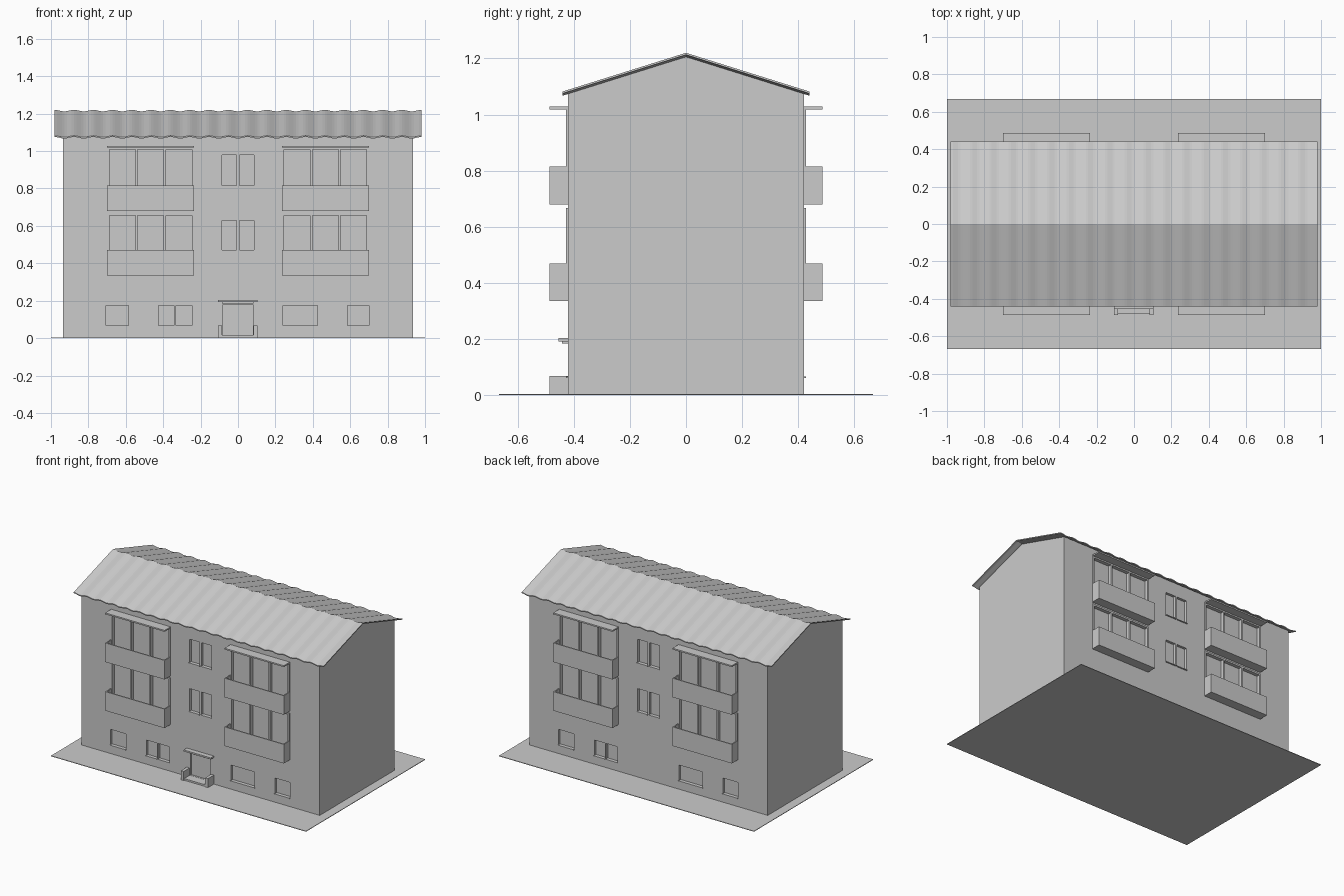
import bpy, bmesh, math

if "Cube" in bpy.data.objects:
    bpy.data.objects.remove(bpy.data.objects["Cube"])


def finish(name, bm):
    bmesh.ops.recalc_face_normals(bm, faces=bm.faces[:])
    me = bpy.data.meshes.new(name)
    bm.to_mesh(me)
    bm.free()
    ob = bpy.data.objects.new(name, me)
    bpy.context.collection.objects.link(ob)
    return ob


def boxes(name, spans, s=1):
    """One object from (x0, x1, y0, y1, z0, z1) spans; s=-1 turns it to the back."""
    bm = bmesh.new()
    for x0, x1, y0, y1, z0, z1 in spans:
        for v in bmesh.ops.create_cube(bm, size=1)['verts']:
            v.co.x = s * ((x0 + x1) / 2 + v.co.x * (x1 - x0))
            v.co.y = s * ((y0 + y1) / 2 + v.co.y * (y1 - y0))
            v.co.z = (z0 + z1) / 2 + v.co.z * (z1 - z0)
    return finish(name, bm)


WALL = -0.42       # front wall plane
DEPTH = 0.018      # window recess
FLOORS = [(0.335, 0.667), (0.68, 1.02)]
BAYS = [(-0.70, -0.235), (0.235, 0.70)]
STAIR = [(-0.085, -0.008), (0.008, 0.085)]
GROUND_WINDOWS = [(-0.705, -0.585), (-0.425, -0.342), (-0.332, -0.245),
                  (0.24, 0.425), (0.585, 0.70)]
POST = 0.012

# Ground slab
boxes("ground", [(-1, 1, -0.667, 0.667, 0, 0.004)])

# House body: gabled profile extruded along x
bm = bmesh.new()
outline = [(-0.42, 0.002), (0.42, 0.002), (0.42, 1.075), (0, 1.209), (-0.42, 1.075)]
face = bm.faces.new([bm.verts.new((-0.935, y, z)) for y, z in outline])
ext = bmesh.ops.extrude_face_region(bm, geom=[face])
for e in ext['geom']:
    if isinstance(e, bmesh.types.BMVert):
        e.co.x = 0.935
house = finish("house_walls", bm)


def panes(x0, x1):
    w = (x1 - x0 - POST) / 3
    return [(x0 + POST + i * w, x0 + (i + 1) * w) for i in range(3)]


# Window and door recesses
cuts = [(a, b, 0.066, 0.175) for a, b in GROUND_WINDOWS]
for (a, b) in STAIR:
    cuts += [(a, b, 0.47, 0.63), (a, b, 0.815, 0.98)]
for z0, z1 in FLOORS:
    for bay in BAYS:
        cuts += [(a, b, z0 + 0.02, z1 - POST) for a, b in panes(*bay)]
spans = [(a, b, WALL - 0.1, WALL + DEPTH, z0, z1) for a, b, z0, z1 in cuts]
door = (-0.08, 0.08, WALL - 0.1, WALL + 0.012, 0.017, 0.18)
for s, cut_spans in ((1, spans + [door]), (-1, spans)):
    cutter = boxes("cutter", cut_spans, s)
    cutter.hide_render = True
    mod = house.modifiers.new("recess", 'BOOLEAN')
    mod.operation, mod.solver, mod.object = 'DIFFERENCE', 'EXACT', cutter
    dg = bpy.context.evaluated_depsgraph_get()
    me = bpy.data.meshes.new_from_object(house.evaluated_get(dg))
    house.modifiers.clear()
    house.data = me
    bpy.data.objects.remove(cutter)

# Both long facades: the back is the front turned by 180 degrees
for s, side in ((1, "front"), (-1, "back")):
    out = -0.487
    t = 0.008
    frames, parapets, canopies = [], [], []
    for x0, x1 in BAYS:
        canopies.append((x0, x1, out, WALL, 1.018, 1.028))
        for z0, z1 in FLOORS:
            top = z0 + 0.135
            # Glazing posts and head rail
            edges = [x0] + [b for _, b in panes(x0, x1)]
            frames += [(e, e + POST, WALL - 0.007, WALL, z0, z1 - POST) for e in edges]
            frames.append((x0, x1, WALL - 0.007, WALL, z1 - POST, z1))
            # Floor, front panel and two ends
            parapets += [(x0, x1, out, WALL, z0, z0 + t),
                         (x0, x1, out, out + t, z0 + t, top),
                         (x0, x0 + t, out + t, WALL, z0 + t, top),
                         (x1 - t, x1, out + t, WALL, z0 + t, top)]
    boxes(side + "_balcony_frames", frames, s)
    boxes(side + "_balconies", parapets, s)
    boxes(side + "_balcony_canopies", canopies, s)
    # Projecting window sills
    sills = [(a - 0.003, b + 0.003, WALL - 0.007, WALL, 0.061, 0.066) for a, b in GROUND_WINDOWS]
    for z in (0.47, 0.815):
        sills += [(a - 0.003, b + 0.003, WALL - 0.007, WALL, z - 0.005, z) for a, b in STAIR]
    boxes(side + "_window_sills", sills, s)

# Entrance porch and stepped canopy
boxes("porch_floor", [(-0.085, 0.083, -0.482, WALL, 0.004, 0.016)])
boxes("porch_walls", [(-0.107, -0.085, -0.487, WALL, 0.004, 0.068),
                      (0.083, 0.105, -0.487, WALL, 0.004, 0.068)])
boxes("entrance_canopy", [(-0.107, 0.105, -0.455, WALL, 0.192, 0.203),
                          (-0.085, 0.083, -0.442, WALL, 0.184, 0.192)])

# Corrugated roof sheet
bm = bmesh.new()
waves, sub = 19, 8
rows = []
for i in range(waves * sub + 1):
    x = -0.98 + 1.96 * i / (waves * sub)
    dz = 0.004 * math.cos(2 * math.pi * i / sub)
    section = [(-0.44, 1.078), (0, 1.216), (0.44, 1.078),
               (0.44, 1.071), (0, 1.209), (-0.44, 1.071)]
    rows.append([bm.verts.new((x, y, z + dz)) for y, z in section])
for a, b in zip(rows, rows[1:]):
    for k in range(6):
        bm.faces.new((a[k], a[(k + 1) % 6], b[(k + 1) % 6], b[k]))
for r in (rows[0], rows[-1]):
    bm.faces.new((r[0], r[1], r[4], r[5]))
    bm.faces.new((r[1], r[2], r[3], r[4]))
finish("roof", bm)
